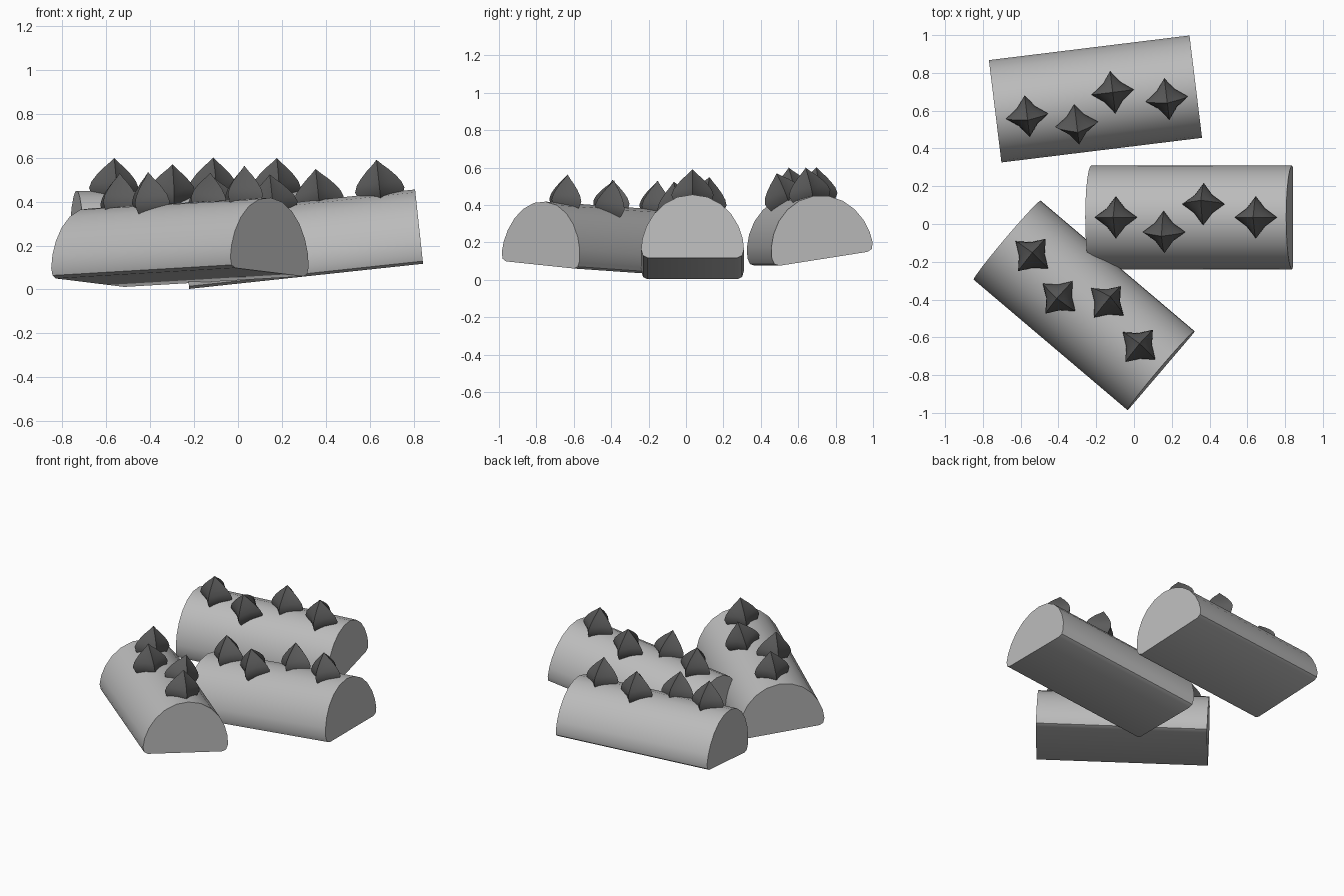
import bpy
import bmesh
from math import cos, sin, pi, radians
from mathutils import Matrix, Euler

cube = bpy.data.objects.get("Cube")
if cube:
    bpy.data.objects.remove(cube)


def material(name, value):
    mat = bpy.data.materials.new(name)
    mat.use_nodes = True
    colour = (value, value, value, 1)
    mat.diffuse_color = colour
    mat.node_tree.nodes["Principled BSDF"].inputs["Base Color"].default_value = colour
    return mat


LIGHT = material("light grey", 0.5)
DARK = material("dark grey", 0.105)

LENGTH = 1.07
# Right half of the domed cross-section, from flat base to crown
HALF = [(0.24, 0), (0.265, 0.012), (0.275, 0.045), (0.268, 0.105), (0.246, 0.17),
        (0.207, 0.235), (0.152, 0.289), (0.08, 0.327), (0, 0.34)]
# Topping silhouette: share of full radius, height
SWIRL = [(0.72, -0.045), (0.9, -0.015), (1, 0.015), (0.9, 0.045), (0.7, 0.075),
         (0.45, 0.105), (0.2, 0.13), (0.07, 0.145)]
# Topping places on each bar: along, across
SPOTS = [(-0.37, 0), (-0.115, -0.075), (0.095, 0.068), (0.375, 0)]


def finish(bm, name, mat, matrix):
    bmesh.ops.recalc_face_normals(bm, faces=bm.faces)
    mesh = bpy.data.meshes.new(name)
    bm.to_mesh(mesh)
    bm.free()
    mesh.materials.append(mat)
    obj = bpy.data.objects.new(name, mesh)
    bpy.context.collection.objects.link(obj)
    obj.matrix_world = matrix
    bpy.ops.object.select_all(action="DESELECT")
    obj.select_set(True)
    bpy.context.view_layer.objects.active = obj
    bpy.ops.object.shade_smooth_by_angle(angle=radians(32))


def bar(name, matrix):
    # Extruded domed log with flat ends
    outline = HALF + [(-y, z) for y, z in reversed(HALF[:-1])]
    bm = bmesh.new()
    end = bm.faces.new([bm.verts.new((-LENGTH / 2, y, z)) for y, z in outline])
    result = bmesh.ops.extrude_face_region(bm, geom=[end], use_keep_orig=True)
    moved = [v for v in result["geom"] if isinstance(v, bmesh.types.BMVert)]
    bmesh.ops.translate(bm, verts=moved, vec=(LENGTH, 0, 0))
    finish(bm, name, LIGHT, matrix)


def topping(name, matrix):
    # Four-pointed star swept up to a peak
    bm = bmesh.new()
    rings = []
    for share, z in SWIRL:
        ring = []
        for i in range(8):
            r = share * (0.113 if i % 2 == 0 else 0.068)
            ring.append(bm.verts.new((r * cos(i * pi / 4), r * sin(i * pi / 4), z)))
        rings.append(ring)
    tip = bm.verts.new((0, 0, 0.153))
    bm.faces.new(rings[0])
    for i in range(8):
        j = (i + 1) % 8
        for low, high in zip(rings, rings[1:]):
            bm.faces.new((low[i], low[j], high[j], high[i]))
        bm.faces.new((rings[-1][i], rings[-1][j], tip))
    finish(bm, name, DARK, matrix)


# Bars: name, base centre, roll / pitch / yaw
BARS = [("front_bar", (-0.265, -0.435, 0.055), (-0.08, -0.045, radians(-40.3))),
        ("middle_bar", (0.31, 0.035, 0.06), (0, -0.107, 0)),
        ("back_bar", (-0.205, 0.67, 0.112), (0.155, 0, radians(7)))]

for name, place, turn in BARS:
    frame = Matrix.Translation(place) @ Euler(turn).to_matrix().to_4x4()
    bar(name, frame)
    for n, (x, y) in enumerate(SPOTS):
        seat = Matrix.Translation((x, y, 0.34 - 2.2 * y * y))
        lean = Matrix.Rotation(-2.2 * y, 4, "X")
        topping(f"{name}_topping_{n + 1}", frame @ seat @ lean)
